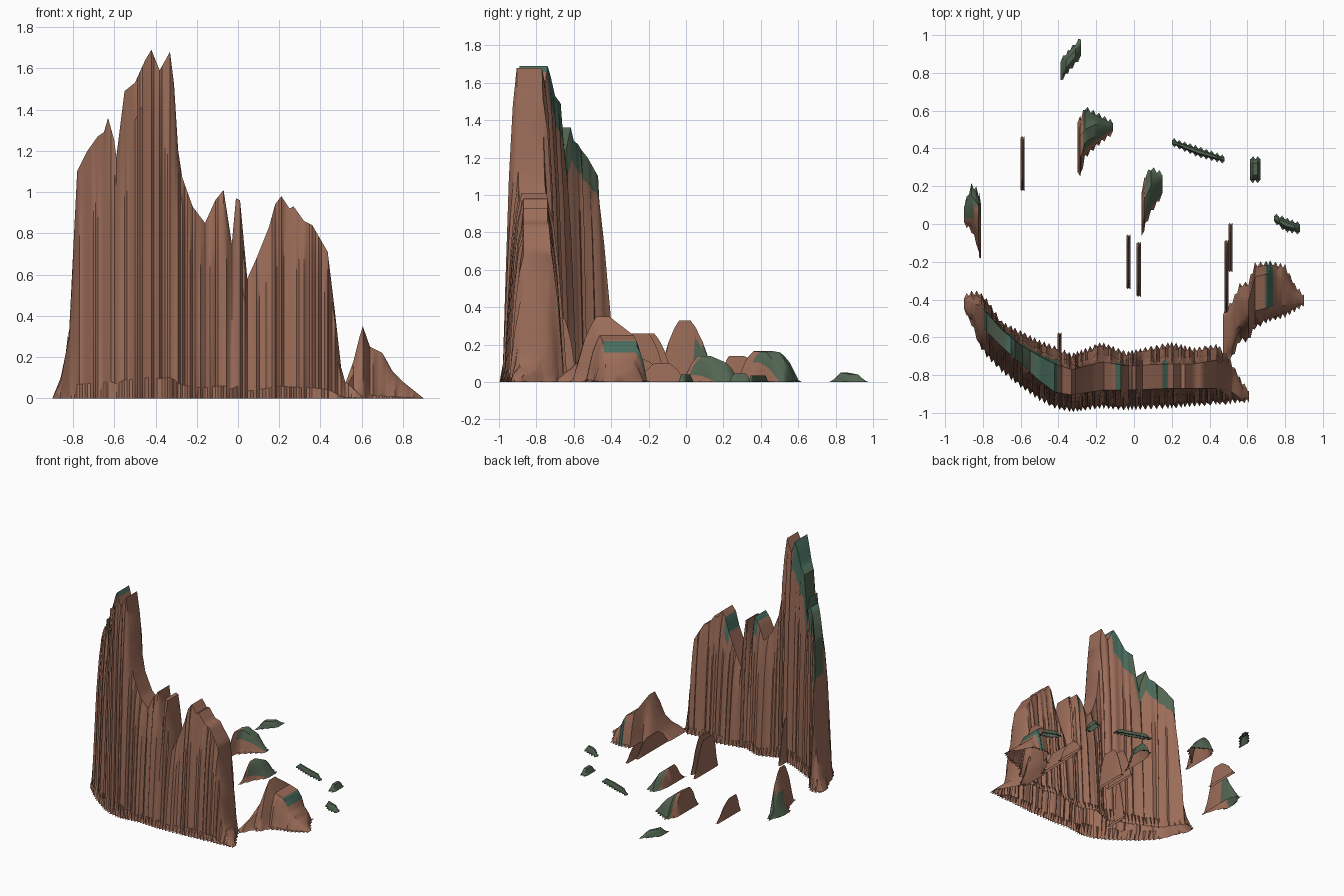
import bpy, bmesh, math, random

random.seed(4)


def material(name, rgb):
    m = bpy.data.materials.new(name)
    m.diffuse_color = (*rgb, 1)
    return m


MATS = [material("red_brown_rock", (0.33, 0.15, 0.098)),
        material("grey_green_scrub", (0.085, 0.13, 0.085)),
        material("teal_moss", (0.065, 0.15, 0.11))]
BROWN, GREEN, TEAL = 0, 1, 2

# height fraction and inward fraction of each level of a weathered wall
WALL = [(0, 0), (0.06, 0.08), (0.3, 0.24), (0.65, 0.5), (0.88, 0.78), (1, 1)]


def interp(table, x):
    """Linear lookup of a row of values in a table sorted by its first column."""
    for a, b in zip(table, table[1:]):
        if x <= b[0]:
            t = max(0.0, (x - a[0]) / (b[0] - a[0]))
            return [p + (q - p) * t for p, q in zip(a[1:], b[1:])]
    return list(table[-1][1:])


def loft(name, plan, heights, step=0.0165, tooth=0.018, groove=0.0, paint=None):
    """Open rock shell: plan rows are x, front foot, front rim, back rim, back foot."""
    keys = sorted({r[0] for r in plan} | {r[0] for r in heights})
    xs = []
    for a, b in zip(keys, keys[1:]):
        n = max(1, math.ceil((b - a) / step - 0.01))
        xs += [a + (b - a) * i / n for i in range(n)]
    xs.append(keys[-1])
    bm = bmesh.new()
    cols = []
    for i, x in enumerate(xs):
        f0, f1, b1, b0 = interp(plan, x)
        h = interp(heights, x)[0]
        gf, gb = (random.uniform(-groove, groove) for _ in range(2))
        spike = tooth if i % 2 else -tooth * 0.4
        col = []
        for k, (fz, t) in enumerate(WALL):
            y = f0 + (f1 - f0) * t + (gf if 0 < k < 5 else 0) - (spike if k == 0 else 0)
            col.append(bm.verts.new((x, y, h * fz)))
        for k, (fz, t) in reversed(list(enumerate(WALL))):
            y = b0 + (b1 - b0) * t + (gb if 0 < k < 5 else 0) + (spike if k == 0 else 0)
            col.append(bm.verts.new((x, y, h * fz)))
        cols.append(col)
    for c, d in zip(cols, cols[1:]):
        for row in range(len(c) - 1):
            f = bm.faces.new((c[row], d[row], d[row + 1], c[row + 1]))
            if paint:
                f.material_index = paint(f.calc_center_median(), row)
    me = bpy.data.meshes.new(name)
    bm.to_mesh(me)
    bm.free()
    for m in MATS:
        me.materials.append(m)
    ob = bpy.data.objects.new(name, me)
    bpy.context.collection.objects.link(ob)
    bpy.ops.object.select_all(action='DESELECT')
    ob.select_set(True)
    bpy.context.view_layer.objects.active = ob
    bpy.ops.object.shade_smooth_by_angle(angle=math.radians(35))
    return ob


# Main curved cliff
cliff_plan = [
    (-0.90, -0.44, -0.43, -0.40, -0.39), (-0.86, -0.52, -0.48, -0.42, -0.37),
    (-0.82, -0.63, -0.54, -0.43, -0.37), (-0.78, -0.69, -0.57, -0.47, -0.41),
    (-0.70, -0.77, -0.65, -0.56, -0.53), (-0.60, -0.85, -0.74, -0.64, -0.58),
    (-0.50, -0.92, -0.83, -0.70, -0.63), (-0.42, -0.96, -0.89, -0.74, -0.66),
    (-0.33, -0.98, -0.905, -0.77, -0.70), (-0.17, -0.96, -0.88, -0.73, -0.64),
    (-0.04, -0.97, -0.88, -0.75, -0.69), (0.20, -0.96, -0.87, -0.74, -0.64),
    (0.32, -0.95, -0.87, -0.74, -0.67), (0.44, -0.94, -0.87, -0.72, -0.65),
    (0.50, -0.94, -0.88, -0.77, -0.71), (0.55, -0.93, -0.91, -0.84, -0.81),
    (0.61, -0.93, -0.92, -0.91, -0.90)]
cliff_top = [
    (-0.90, 0), (-0.86, 0.08), (-0.82, 0.30), (-0.78, 1.10), (-0.73, 1.2), (-0.68, 1.27),
    (-0.65, 1.29), (-0.63, 1.36), (-0.60, 1.25), (-0.59, 1.17), (-0.55, 1.49),
    (-0.50, 1.53), (-0.45, 1.64), (-0.42, 1.69), (-0.38, 1.59), (-0.33, 1.68),
    (-0.31, 1.52), (-0.29, 1.2), (-0.27, 1.07), (-0.22, 0.93), (-0.16, 0.85),
    (-0.11, 0.96), (-0.07, 1.01), (-0.03, 0.75), (-0.01, 0.97), (0.01, 0.96),
    (0.045, 0.58), (0.09, 0.68), (0.15, 0.83), (0.18, 0.94), (0.21, 0.98), (0.25, 0.92),
    (0.27, 0.93), (0.32, 0.86), (0.36, 0.84), (0.435, 0.71), (0.47, 0.42), (0.50, 0.15),
    (0.52, 0.08), (0.56, 0.05), (0.61, 0)]


def cliff_paint(c, row):
    if row in (5, 6) and -0.79 < c.x < -0.41:      # scrub on the inner rim
        return TEAL if -0.53 < c.x or -0.68 < c.x < -0.64 else GREEN
    if row in (5, 6) and (-0.10 < c.x < -0.075 or 0.15 < c.x < 0.175):
        return TEAL
    return BROWN


loft("main_cliff", cliff_plan, cliff_top, groove=0.011, paint=cliff_paint)

# Lower rock joined to the right end of the cliff
loft("side_rock", [
    (0.47, -0.70, -0.66, -0.52, -0.48), (0.52, -0.70, -0.60, -0.48, -0.42),
    (0.56, -0.61, -0.52, -0.42, -0.33), (0.605, -0.61, -0.48, -0.41, -0.32),
    (0.64, -0.54, -0.46, -0.28, -0.22), (0.72, -0.50, -0.44, -0.26, -0.21),
    (0.80, -0.48, -0.43, -0.30, -0.23), (0.85, -0.45, -0.42, -0.37, -0.33),
    (0.90, -0.42, -0.41, -0.40, -0.39)],
    [(0.47, 0), (0.52, 0.07), (0.56, 0.18), (0.59, 0.30), (0.605, 0.35), (0.64, 0.25),
     (0.70, 0.22), (0.75, 0.13), (0.80, 0.08), (0.90, 0)], groove=0.005,
    paint=lambda c, row: TEAL if row >= 5 and 0.70 < c.x < 0.735 else BROWN)


# Thin upright fins: x, front foot, front rim, back rim, back foot, height
def fin(name, x, f0, f1, b1, b0, h, w=0.011):
    plan = [(x - w, f0, f1, b1, b0), (x + w, f0, f1, b1, b0)]
    loft(name, plan, [(x - w, 0), (x - 0.002, h), (x + 0.002, h), (x + w, 0)],
         step=0.05, tooth=0.006)


for name, *dims in [
        ("left_fin", -0.59, 0.18, 0.23, 0.31, 0.46, 0.14),
        ("centre_fin_a", -0.03, -0.34, -0.29, -0.17, -0.06, 0.26),
        ("centre_fin_b", 0.025, -0.38, -0.31, -0.20, -0.10, 0.26),
        ("right_fin", 0.49, -0.48, -0.35, -0.22, -0.09, 0.12),
        ("right_fin_tip", 0.51, -0.25, -0.17, -0.09, 0.0, 0.10),
        ("cliff_spur", -0.395, -0.76, -0.72, -0.65, -0.58, 0.34)]:
    fin(name, *dims)

# Outcrops with one steep bare side and a scrubby slope
loft("left_outcrop", [
    (-0.90, 0.01, 0.03, 0.07, 0.09), (-0.86, -0.03, 0.03, 0.10, 0.20),
    (-0.835, -0.09, -0.01, 0.05, 0.18), (-0.82, -0.16, -0.04, 0.02, 0.15),
    (-0.81, -0.19, -0.05, 0.01, 0.11)],
    [(-0.90, 0), (-0.86, 0.10), (-0.835, 0.22), (-0.822, 0.33), (-0.81, 0)],
    paint=lambda c, row: GREEN if c.y > 0.03 and c.z < 0.17 else BROWN)

loft("middle_outcrop", [
    (-0.30, 0.27, 0.36, 0.45, 0.54), (-0.28, 0.27, 0.36, 0.47, 0.56),
    (-0.26, 0.36, 0.43, 0.50, 0.61), (-0.20, 0.42, 0.47, 0.53, 0.58),
    (-0.11, 0.49, 0.51, 0.52, 0.53)],
    [(-0.30, 0), (-0.285, 0.165), (-0.26, 0.16), (-0.20, 0.11), (-0.11, 0)],
    paint=lambda c, row: GREEN if c.x > -0.27 and row > 2 else BROWN)

loft("inner_outcrop", [
    (0.04, -0.07, 0.03, 0.10, 0.17), (0.06, 0.0, 0.08, 0.14, 0.25),
    (0.09, 0.07, 0.13, 0.20, 0.29), (0.15, 0.16, 0.18, 0.23, 0.26)],
    [(0.04, 0), (0.055, 0.14), (0.09, 0.11), (0.15, 0)],
    paint=lambda c, row: GREEN if c.x > 0.06 and row > 1 else BROWN)

# Low scrub mounds
for name, plan, tops in [
        ("far_mound", [(-0.39, 0.76, 0.79, 0.83, 0.86), (-0.34, 0.82, 0.85, 0.89, 0.92),
                       (-0.28, 0.89, 0.92, 0.95, 0.98)],
         [(-0.39, 0), (-0.36, 0.05), (-0.31, 0.04), (-0.28, 0)]),
        ("long_mound", [(0.20, 0.425, 0.43, 0.44, 0.445), (0.34, 0.365, 0.375, 0.39, 0.40),
                        (0.48, 0.33, 0.335, 0.345, 0.35)],
         [(0.20, 0), (0.24, 0.035), (0.44, 0.035), (0.48, 0)]),
        ("back_right_mound", [(0.615, 0.23, 0.26, 0.32, 0.345),
                              (0.67, 0.23, 0.26, 0.32, 0.345)],
         [(0.615, 0), (0.63, 0.045), (0.655, 0.045), (0.67, 0)]),
        ("right_mound", [(0.74, 0.02, 0.03, 0.035, 0.045), (0.80, -0.03, -0.01, 0.01, 0.025),
                         (0.88, -0.045, -0.03, -0.02, -0.005)],
         [(0.74, 0), (0.77, 0.04), (0.85, 0.04), (0.88, 0)])]:
    loft(name, plan, tops, tooth=0.014, paint=lambda c, row: GREEN)
